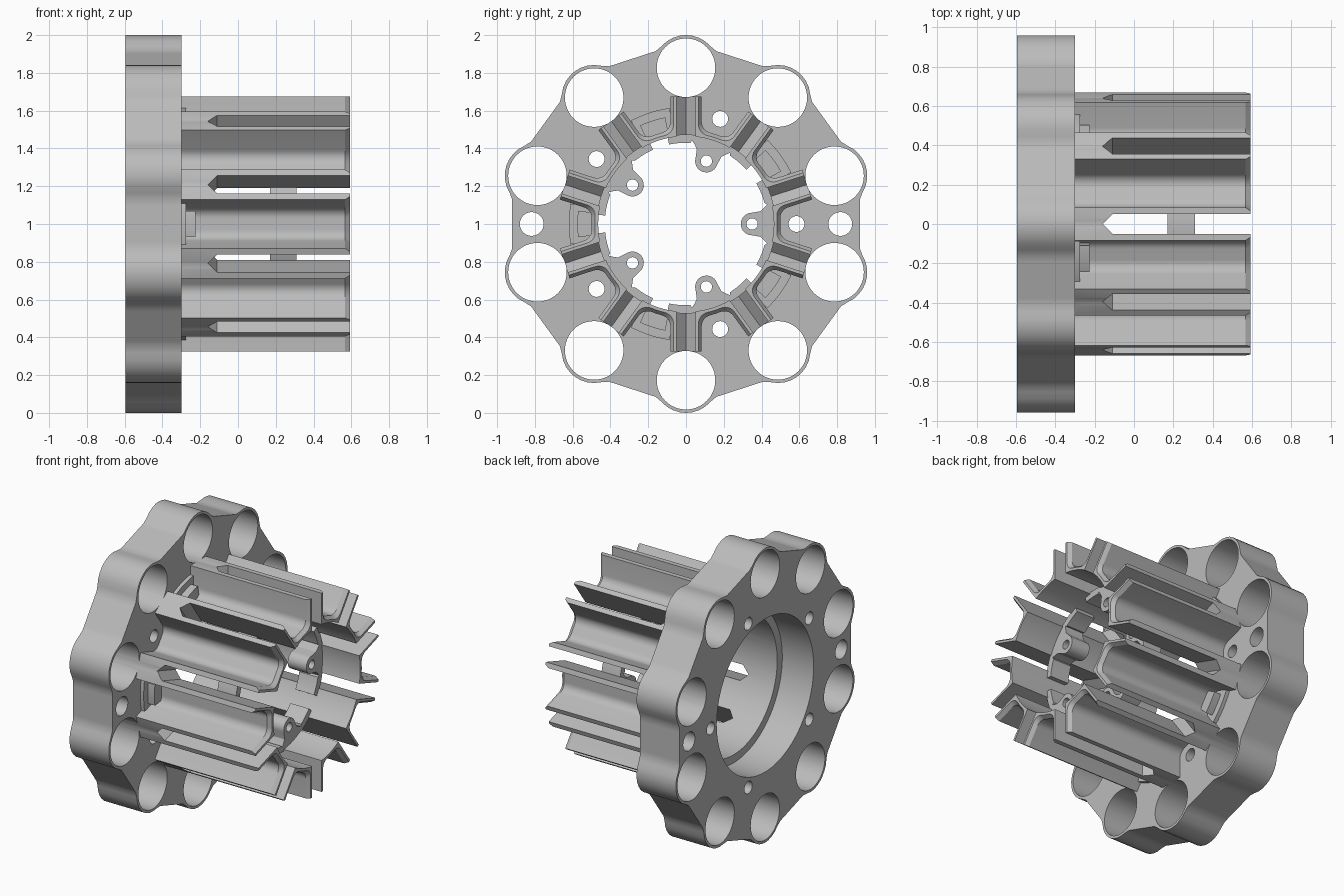
import bpy, bmesh
from math import sin, cos, radians, asin, sqrt, degrees

default = bpy.data.objects.get("Cube")
if default:
    bpy.data.objects.remove(default, do_unlink=True)

grey = bpy.data.materials.new("light grey")
grey.use_nodes = True
grey.diffuse_color = (0.5, 0.5, 0.5, 1)
grey.node_tree.nodes["Principled BSDF"].inputs["Base Color"].default_value = (0.5, 0.5, 0.5, 1)

HUB, BACK, FACE, TIP = 1.0, -0.595, -0.3, 0.593
HOLE_R, HOLE_C = 0.155, 0.827


def polar(r, a):
    return (r * cos(radians(a)), r * sin(radians(a)))


def turn(pts, a):
    c, s = cos(radians(a)), sin(radians(a))
    return [(u * c - v * s, u * s + v * c) for u, v in pts]


def circle(r, centre=(0, 0), n=48):
    return [(centre[0] + u, centre[1] + v) for u, v in (polar(r, 360 * i / n) for i in range(n))]


def sector(r0, r1, half, n=12):
    angles = [-half + 2 * half * i / n for i in range(n + 1)]
    return [polar(r1, a) for a in angles] + [polar(r0, a) for a in reversed(angles)]


def make(name, rings):
    """Loft matching closed rings of 3D points into a capped solid."""
    bm = bmesh.new()
    loops = [[bm.verts.new(p) for p in ring] for ring in rings]
    bm.faces.new(loops[0])
    bm.faces.new(loops[-1])
    for a, b in zip(loops, loops[1:]):
        for i in range(len(a)):
            j = (i + 1) % len(a)
            bm.faces.new((a[i], a[j], b[j], b[i]))
    bmesh.ops.recalc_face_normals(bm, faces=bm.faces)
    mesh = bpy.data.meshes.new(name)
    bm.to_mesh(mesh)
    bm.free()
    obj = bpy.data.objects.new(name, mesh)
    bpy.context.collection.objects.link(obj)
    return obj


def loft(name, sections):
    """Sections are (x, outline) pairs; outlines lie across the hub axis."""
    return make(name, [[(x, u, HUB + v) for u, v in pts] for x, pts in sections])


def prism(name, pts, x0, x1):
    return loft(name, [(x0, pts), (x1, pts)])


def boolean(target, tool, operation="DIFFERENCE"):
    mod = target.modifiers.new("bool", "BOOLEAN")
    mod.operation, mod.object, mod.solver = operation, tool, "EXACT"
    bpy.context.view_layer.objects.active = target
    bpy.ops.object.modifier_apply(modifier=mod.name)
    bpy.data.objects.remove(tool, do_unlink=True)


def finish(obj):
    obj.data.materials.clear()
    obj.data.materials.append(grey)
    bpy.ops.object.select_all(action="DESELECT")
    obj.select_set(True)
    bpy.context.view_layer.objects.active = obj
    bpy.ops.object.shade_smooth_by_angle(angle=radians(30))


# Flange outline: ten-sided plate with a round boss at every corner
def rim_radius(a):
    d = abs((a - 18 + 18) % 36 - 18)
    flat = 0.92 / cos(radians(18 - d))
    inside = 0.173 ** 2 - (HOLE_C * sin(radians(d))) ** 2
    boss = HOLE_C * cos(radians(d)) + sqrt(inside) if inside > 0 else 0
    return max(flat, boss)


# Barrel outline: ten ribs joined by rounded pockets
def barrel_outline(width, floor, fillet=0.06, tip=0.675):
    reach = floor + fillet
    lift = width + fillet
    tilt = degrees(asin(lift / reach))
    cx = sqrt(reach ** 2 - lift ** 2)
    half = [(tip, width)]
    for i in range(8):
        u, v = polar(fillet, 270 - (90 - tilt) * i / 7)
        half.append((cx + u, lift + v))
    half.append(polar(floor, 18))
    mirrored = [(u, -v) for u, v in reversed(half[:-1])]
    out = []
    for k in range(10):
        out += turn(mirrored + half, 18 + 36 * k)
    return out


body = prism("flanged_hub", [polar(rim_radius(a), a) for a in range(0, 360, 2)], BACK, FACE)
full, thin = barrel_outline(0.083, 0.5), barrel_outline(0.066, 0.482)
boolean(body, loft("barrel", [(-0.4, full), (0.567, full), (TIP, thin)]), "UNION")

# Stepped bore
boolean(body, prism("bore", circle(0.465, n=96), -0.7, 0.7))
boolean(body, prism("counterbore", circle(0.52, n=96), -0.7, -0.36))

# Large corner holes and the pointed slot through each rib
for k in range(10):
    a = 18 + 36 * k
    boolean(body, prism("cutter", circle(HOLE_R, polar(HOLE_C, a)), -0.7, 0.7))
    shape = [(-0.16, 0), (-0.11, 0.05), (0.7, 0.05), (0.7, -0.05), (-0.11, -0.05)]
    rings = []
    for r in (0.3, 0.8):
        ring = []
        for x, t in shape:
            u, v = turn([(r, t)], a)[0]
            ring.append((x, u, HUB + v))
        rings.append(ring)
    boolean(body, make("cutter", rings))

# Screw holes in the flange
for k in range(5):
    boolean(body, prism("cutter", circle(0.042, polar(0.585, 72 * k), 24), -0.7, -0.2))
for a in (0, 180):
    boolean(body, prism("cutter", circle(0.063, polar(0.817, a), 32), -0.7, -0.2))
finish(body)

# Inner mounting tabs: curved strip, rounded lug and screw hole
nose = [polar(0.06, a) for a in range(90, 271, 15)]
neck = [(0.43, 0.105), (0.413, 0.085), (0.395, 0.068)]
lug = neck + [(0.35 + u, v) for u, v in nose] + [(u, -v) for u, v in reversed(neck)]
strip = [polar(0.474, -30 + 3 * i) for i in range(21)]
inner = [polar(0.43, 30 - 3 * i) for i in range(6)]
tab_shape = strip + inner + lug + [(u, -v) for u, v in reversed(inner)]
for k in range(5):
    tab = prism(f"mounting_tab_{k + 1}", turn(tab_shape, 72 * k), 0.17, 0.31)
    boolean(tab, prism("cutter", circle(0.03, polar(0.35, 72 * k), 24), 0.1, 0.4))
    finish(tab)

# Stepped pads at the root of the pockets without screw holes
for k in range(5):
    a = 36 + 72 * k
    finish(prism(f"pad_base_{k + 1}", turn(sector(0.48, 0.62, 10), a), FACE - 0.01, -0.275))
    finish(prism(f"pad_step_{k + 1}", turn(sector(0.48, 0.575, 7), a), FACE - 0.01, -0.225))
